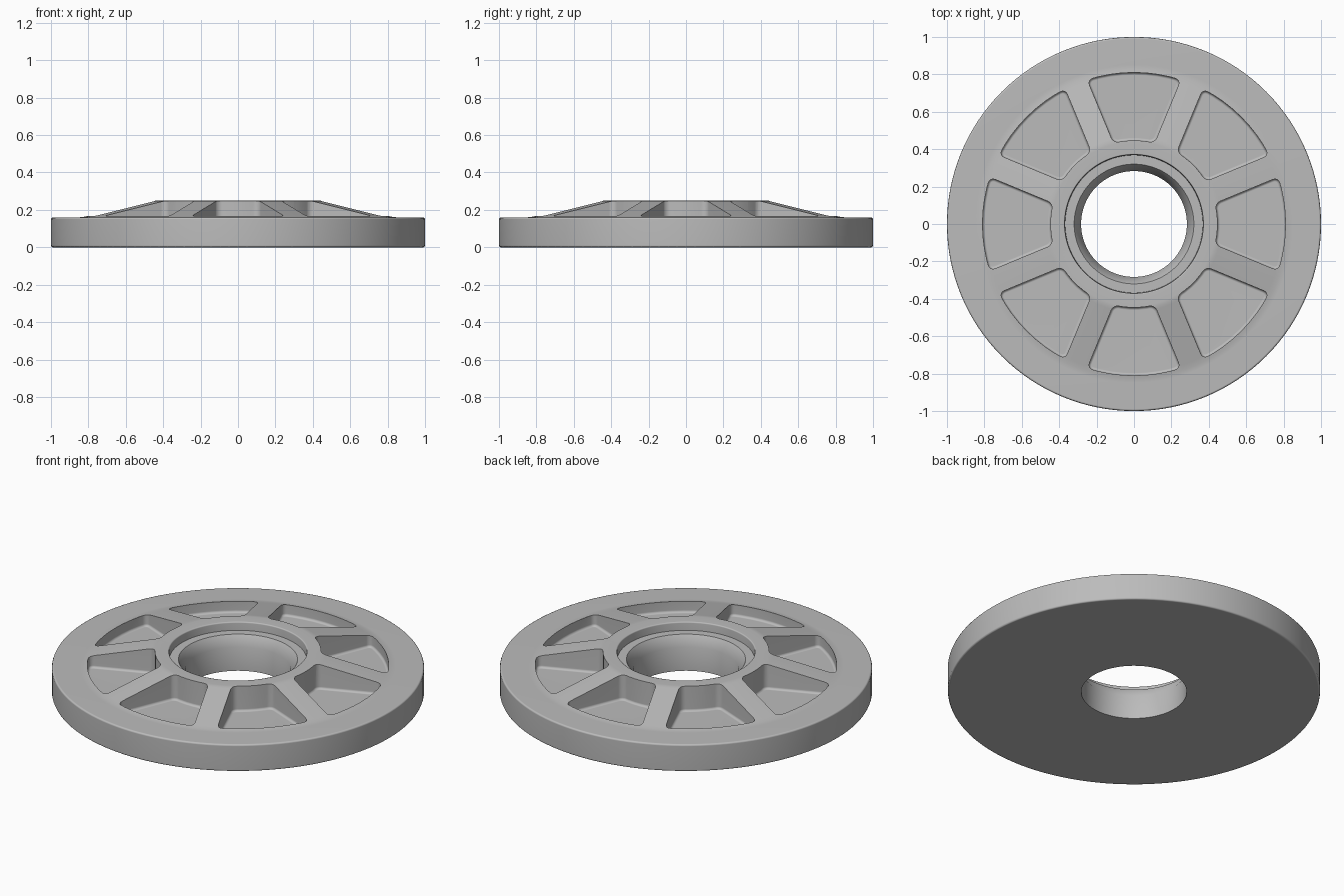
import bpy, bmesh, math
from mathutils import Matrix

if "Cube" in bpy.data.objects:
    bpy.data.objects.remove(bpy.data.objects["Cube"])

grey = bpy.data.materials.new("grey metal")
grey.diffuse_color = (0.5, 0.5, 0.5, 1)
grey.use_nodes = True
grey.node_tree.nodes["Principled BSDF"].inputs["Base Color"].default_value = grey.diffuse_color


def to_object(bm, name):
    bmesh.ops.recalc_face_normals(bm, faces=bm.faces[:])
    me = bpy.data.meshes.new(name)
    bm.to_mesh(me)
    bm.free()
    ob = bpy.data.objects.new(name, me)
    bpy.context.collection.objects.link(ob)
    me.materials.append(grey)
    return ob


def lathe(name, profile, steps):
    # spin a closed (radius, height) profile about z
    bm = bmesh.new()
    rings = []
    for i in range(steps):
        a = 2 * math.pi * i / steps
        rings.append([bm.verts.new((r * math.cos(a), r * math.sin(a), z)) for r, z in profile])
    n = len(profile)
    for i in range(steps):
        p, q = rings[i], rings[(i + 1) % steps]
        for j in range(n):
            k = (j + 1) % n
            bm.faces.new((p[j], q[j], q[k], p[k]))
    return to_object(bm, name)


# Disc with raised hub, sloped spokes zone, counterbore and central hole
wheel = lathe("wheel_disc", [
    (0.283, 0.0), (0.99, 0.0), (0.997, 0.003), (1.0, 0.01),
    (1.0, 0.15), (0.997, 0.157), (0.99, 0.16),
    (0.85, 0.16), (0.825, 0.163), (0.80, 0.168),
    (0.47, 0.245), (0.455, 0.248), (0.44, 0.249),
    (0.377, 0.249), (0.372, 0.247), (0.37, 0.242),
    (0.368, 0.20), (0.32, 0.20), (0.283, 0.14)], 128)

# Pocket cutters: eight windows leaving parallel-sided spokes
FLOOR, TOP, HALF_SPOKE = 0.10, 0.4, 0.064
R_IN, R_OUT = 0.447, 0.81


def arc(radius, count):
    half = math.pi / 8 - math.asin(HALF_SPOKE / radius)
    return [(radius * math.cos(t), radius * math.sin(t))
            for t in (half * (2 * i / count - 1) for i in range(count + 1))]


def pocket(bm):
    outline = arc(R_OUT, 8) + arc(R_IN, 5)[::-1]
    low = [bm.verts.new((x, y, FLOOR)) for x, y in outline]
    high = [bm.verts.new((x, y, TOP)) for x, y in outline]
    n = len(low)
    bm.faces.new(low[::-1])
    bm.faces.new(high)
    for i in range(n):
        j = (i + 1) % n
        bm.faces.new((low[i], low[j], high[j], high[i]))
    # round the four upright corners, then the floor edge
    corners = [bm.edges.get((low[i], high[i])) for i in (0, 8, 9, n - 1)]
    bmesh.ops.bevel(bm, geom=corners, offset=0.03, segments=4, profile=0.5, affect='EDGES')
    floor = [e for e in bm.edges if all(abs(v.co.z - FLOOR) < 1e-4 for v in e.verts)]
    bmesh.ops.bevel(bm, geom=floor, offset=0.014, segments=3, profile=0.5, affect='EDGES')


bm = bmesh.new()
pocket(bm)
base = bm.verts[:] + bm.edges[:] + bm.faces[:]
for k in range(1, 8):
    copy = bmesh.ops.duplicate(bm, geom=base)["geom"]
    verts = [g for g in copy if isinstance(g, bmesh.types.BMVert)]
    bmesh.ops.rotate(bm, verts=verts, cent=(0, 0, 0), matrix=Matrix.Rotation(k * math.pi / 4, 3, 'Z'))
cutter = to_object(bm, "pocket_cutter")
cutter.hide_render = True

cut = wheel.modifiers.new("pockets", 'BOOLEAN')
cut.operation = 'DIFFERENCE'
cut.solver = 'EXACT'
cut.object = cutter

bpy.ops.object.select_all(action='DESELECT')
wheel.select_set(True)
bpy.context.view_layer.objects.active = wheel
bpy.ops.object.modifier_apply(modifier=cut.name)
bpy.data.objects.remove(cutter)

# Smooth shading with crisp edges
bpy.ops.object.shade_smooth_by_angle(angle=math.radians(48))
wn = wheel.modifiers.new("weighted normals", 'WEIGHTED_NORMAL')
wn.keep_sharp = True
